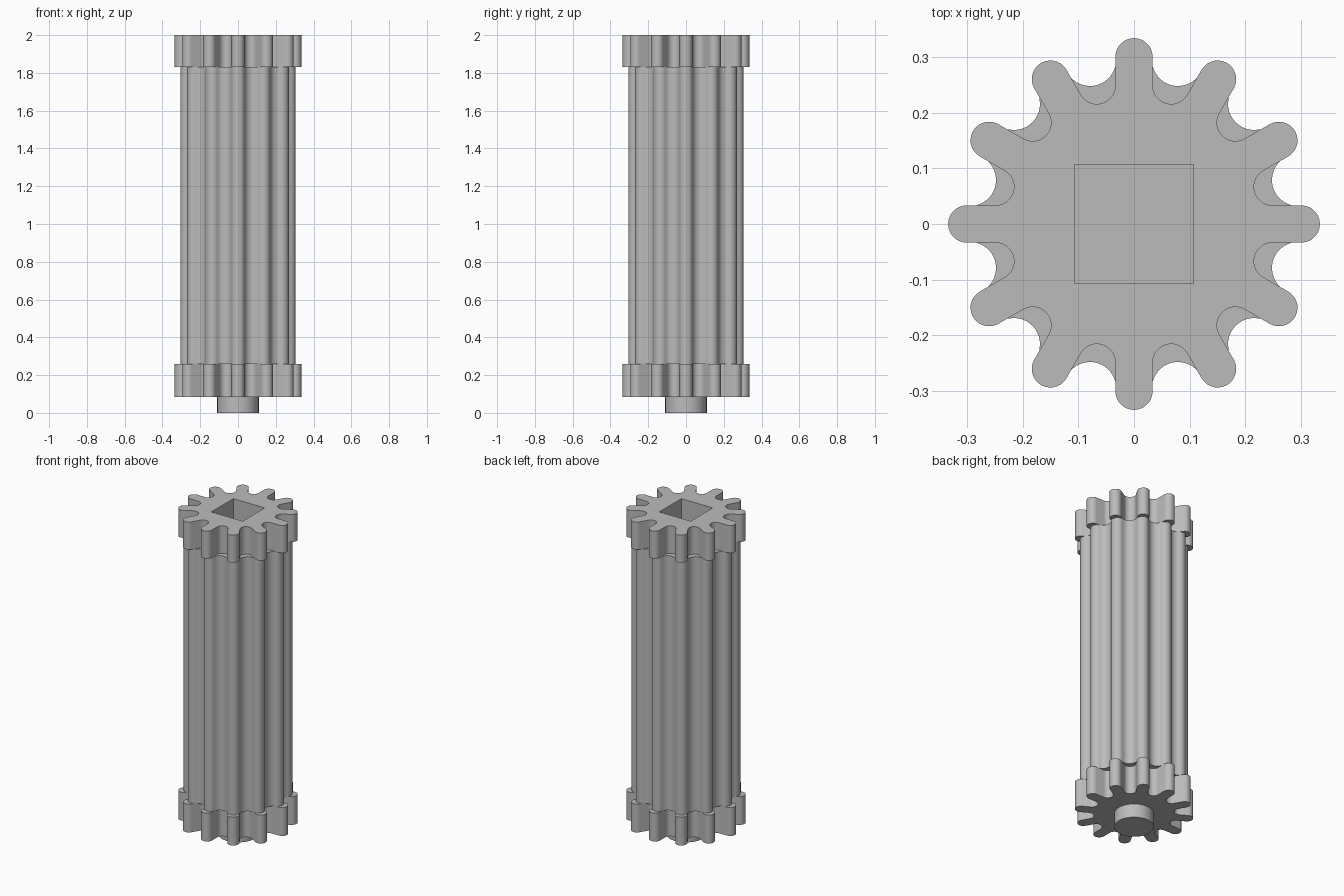
import bpy, bmesh, math
from mathutils import Vector

cube = bpy.data.objects.get("Cube")
if cube:
    bpy.data.objects.remove(cube, do_unlink=True)

TEETH = 12
HALF = math.pi / TEETH

grey = bpy.data.materials.new("plain_grey")
grey.use_nodes = True
GREY = (0.5, 0.5, 0.5, 1)
grey.diffuse_color = GREY
grey.node_tree.nodes["Principled BSDF"].inputs["Base Color"].default_value = GREY


def arc(centre, radius, start, end, steps):
    """Points along an arc, both ends included."""
    angles = [start + (end - start) * i / steps for i in range(steps + 1)]
    return [centre + radius * Vector((math.cos(a), math.sin(a))) for a in angles]


def polar(radius, angle):
    return Vector((radius * math.cos(angle), radius * math.sin(angle)))


def toothed_profile(tip_centre, tip_radius, root_centre, root_radius, sweep):
    """Round tooth tips joined to round valleys by tangent flanks."""
    points = []
    for i in range(TEETH):
        a = 2 * HALF * i
        points += arc(polar(tip_centre, a), tip_radius, a - sweep, a + sweep, 14)
        v = a + HALF
        bend = sweep - HALF
        points += arc(polar(root_centre, v), root_radius,
                      v + math.pi + bend, v + math.pi - bend, 12)
    return points


def prism(name, profile, bottom, top):
    """Extrude a closed outline between two heights."""
    bm = bmesh.new()
    base = bm.faces.new([bm.verts.new((p.x, p.y, bottom)) for p in profile])
    bmesh.ops.remove_doubles(bm, verts=bm.verts[:], dist=1e-5)
    result = bmesh.ops.extrude_face_region(bm, geom=bm.faces[:], use_keep_orig=True)
    moved = [v for v in result["geom"] if isinstance(v, bmesh.types.BMVert)]
    bmesh.ops.translate(bm, verts=moved, vec=(0, 0, top - bottom))
    bmesh.ops.recalc_face_normals(bm, faces=bm.faces[:])
    mesh = bpy.data.meshes.new(name)
    bm.to_mesh(mesh)
    bm.free()
    mesh.materials.append(grey)
    obj = bpy.data.objects.new(name, mesh)
    bpy.context.collection.objects.link(obj)
    return obj


# End gear outline: parallel flanks with half-round tips and valleys
tip = 0.0335
root = 0.225
gear_root_centre = (root - tip) / (1 - math.sin(HALF))
gear = toothed_profile(0.335 - tip, tip, gear_root_centre,
                       gear_root_centre - root, math.pi / 2)

# Fluted body outline: lobes and valleys that meet in a tangent wave
lobe, crest, valley = 0.037, 0.305, 0.259
c = crest - lobe
k = math.cos(HALF)
valley_radius = ((valley**2 + c**2 - 2 * c * valley * k - lobe**2)
                 / (2 * (lobe + c * k - valley)))
valley_centre = valley + valley_radius
sweep = math.atan2(valley_centre * math.sin(HALF), valley_centre * k - c)
flutes = toothed_profile(c, lobe, valley_centre, valley_radius, sweep)

# Stacked parts
peg = prism("bottom_peg", arc(Vector((0, 0)), 0.11, 0, 2 * math.pi, 64)[:-1], 0, 0.085)
lower_gear = prism("lower_gear", gear, 0.085, 0.26)
body = prism("fluted_body", flutes, 0.26, 1.83)
upper_gear = prism("upper_gear", gear, 1.83, 2)

# Square socket through the upper gear
s = 0.107
square = [Vector(p) for p in ((-s, -s), (s, -s), (s, s), (-s, s))]
cutter = prism("socket_cutter", square, 1.7, 2.1)
cutter.hide_render = True
cut = upper_gear.modifiers.new("socket", "BOOLEAN")
cut.operation = "DIFFERENCE"
cut.solver = "EXACT"
cut.object = cutter
bpy.context.view_layer.objects.active = upper_gear
bpy.ops.object.modifier_apply(modifier=cut.name)
bpy.data.objects.remove(cutter, do_unlink=True)

# Smooth rounded walls, sharp rims
bpy.ops.object.select_all(action="DESELECT")
for obj in (peg, lower_gear, body, upper_gear):
    obj.select_set(True)
bpy.context.view_layer.objects.active = body
bpy.ops.object.shade_smooth_by_angle(angle=math.radians(30))
